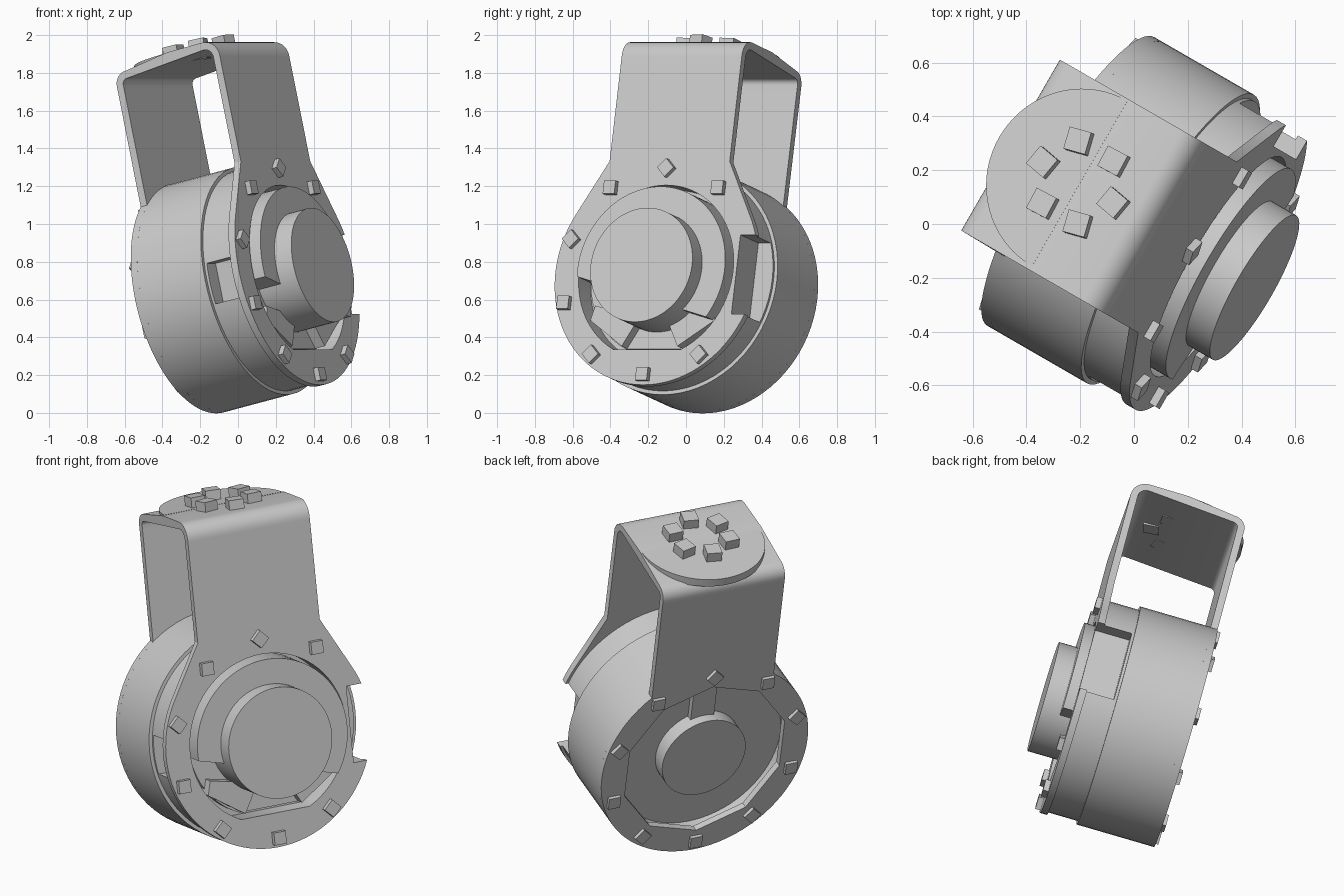
import bpy, bmesh
from math import sin, cos, radians
from mathutils import Matrix

old = bpy.data.objects.get("Cube")
if old:
    bpy.data.objects.remove(old, do_unlink=True)

grey = bpy.data.materials.new("plain grey")
grey.use_nodes = True
grey.diffuse_color = (0.6, 0.6, 0.6, 1)
grey.node_tree.nodes["Principled BSDF"].inputs["Base Color"].default_value = (0.6, 0.6, 0.6, 1)

# Local frame: x along the motor axle, y across, z up the bracket
FRAME = (Matrix.Translation((-0.117, 0.09, 0.633))
         @ Matrix.Rotation(radians(-30), 4, 'Z') @ Matrix.Rotation(radians(-13), 4, 'Y'))
PLACE = {'X': lambda u, v, d: (d, u, v),
         'Y': lambda u, v, d: (u, d, v),
         'Z': lambda u, v, d: (u, v, d)}
parts = []


def arc(r, start, end, n, cu=0.0, cv=0.0):
    """Points on an arc, angles in degrees."""
    step = (end - start) / n
    return [(cu + r * cos(radians(start + i * step)),
             cv + r * sin(radians(start + i * step))) for i in range(n + 1)]


def circle(r, n=72, turn=0, cu=0.0, cv=0.0):
    return arc(r, turn, turn + 360, n, cu, cv)[:-1]


def rect(u0, u1, v0, v1):
    return [(u0, v0), (u1, v0), (u1, v1), (u0, v1)]


def prism(name, outline, d0, d1, axis='X'):
    """Extrude an outline along one axis."""
    bm = bmesh.new()
    face = bm.faces.new([bm.verts.new(PLACE[axis](u, v, d0)) for u, v in outline])
    moved = bmesh.ops.extrude_face_region(bm, geom=[face])["geom"]
    bmesh.ops.translate(bm, verts=[g for g in moved if isinstance(g, bmesh.types.BMVert)],
                        vec=PLACE[axis](0, 0, d1 - d0))
    bmesh.ops.recalc_face_normals(bm, faces=bm.faces)
    mesh = bpy.data.meshes.new(name)
    bm.to_mesh(mesh)
    bm.free()
    mesh.materials.append(grey)
    ob = bpy.data.objects.new(name, mesh)
    bpy.context.collection.objects.link(ob)
    parts.append(ob)
    return ob


def cut(ob, outline, d0, d1):
    """Remove a prism from a part."""
    tool = prism("cutter", outline, d0, d1)
    parts.remove(tool)
    mod = ob.modifiers.new("cut", 'BOOLEAN')
    mod.operation, mod.solver, mod.object = 'DIFFERENCE', 'EXACT', tool
    bpy.context.view_layer.update()
    mesh = bpy.data.meshes.new_from_object(
        ob.evaluated_get(bpy.context.evaluated_depsgraph_get()))
    ob.modifiers.clear()
    ob.data = mesh
    bpy.data.objects.remove(tool, do_unlink=True)


R = 0.62
LEFT, RIGHT = -0.362, 0.372
side_gap = rect(0.49, 0.8, -0.23, 0.2)
small_gap = rect(-0.8, -0.5, -0.13, 0.09)
flat_hole = arc(0.47, -64, 244, 60)

# Motor drum with a shallow rear recess
drum = prism("drum", circle(R), -0.11, 0.30)
cut(drum, circle(0.5), -0.2, -0.04)

# Front drum band with cable openings and a front recess
band = prism("drum_band", circle(0.6), 0.295, 0.475)
cut(band, flat_hole, 0.38, 0.6)
cut(band, side_gap, 0.315, 0.6)
cut(band, small_gap, 0.315, 0.6)

# Front bracket plate: arm flaring into the ring
front = prism("front_plate", [(LEFT, 1.17), (LEFT, 0.6)] + arc(0.615, 150, 390, 60)
              + [(RIGHT, 0.6), (RIGHT, 1.17)], 0.47, 0.51)
cut(front, flat_hole, 0.4, 0.6)
cut(front, side_gap, 0.4, 0.6)

# Rear bracket plate: straight arm into the ring
rear = prism("rear_plate", [(LEFT, 1.14)] + arc(R, 126, 413.4, 64) + [(RIGHT, 1.14)], -0.14, -0.10)
cut(rear, circle(0.49, 10, 18), -0.2, 0.0)

# Bent bridge joining both arms
outer = ([(-0.14, 1.12)] + arc(0.07, 180, 90, 8, -0.07, 1.155) + [(0.2, 1.263)]
         + arc(0.09, 90, 0, 8, 0.42, 1.175) + [(0.51, 1.15)])
inner = ([(0.47, 1.15)] + arc(0.05, 0, 90, 8, 0.42, 1.175)
         + arc(0.03, 90, 180, 8, -0.07, 1.155) + [(-0.10, 1.12)])
prism("bridge", outer + inner, LEFT, RIGHT, 'Y')

# Half-round mounting pad blending into the bridge, with six square bolts
prism("mounting_pad", arc(0.355, 90, 270, 36, 0.185, 0.01), 1.215, 1.262, 'Z')
for i in range(6):
    cu, cv = circle(0.155, 6, 0, 0.185, 0.01)[i]
    prism("pad_bolt", circle(0.06, 4, 35 + 12 * (i % 3), cu, cv), 1.21, 1.318, 'Z')

# Square bolts around both rings
for i in range(10):
    a = radians(90 + 36 * i)
    square = circle(0.05, 4, 45 * i, 0.56 * cos(a), 0.56 * sin(a))
    prism("rear_bolt", square, -0.16, -0.10)
    if i not in (7, 8):
        prism("front_bolt", square, 0.47, 0.54)

# Rear hub and the rib above it
prism("rear_hub", circle(0.25, 64), -0.13, 0.0)
prism("rear_rib", rect(-0.06, 0.08, 0.2, 0.47), -0.075, 0.0)

# Front hub, upper collar and lower step
prism("front_hub", circle(0.31), 0.36, 0.67)
prism("front_collar", arc(0.45, -35, 185, 54), 0.37, 0.565)
prism("lower_step", arc(0.44, -66, 246, 48), 0.36, 0.43)

# Sloped support blocks below the front hub
for side in (-1, 1):
    prism("support_block", [(side * 0.08, -0.24), (side * 0.36, -0.18),
                            (side * 0.38, -0.26), (side * 0.17, -0.4)], 0.37, 0.49)

# Put everything in place and smooth the round parts
bpy.ops.object.select_all(action='DESELECT')
for ob in parts:
    ob.matrix_world = FRAME
    ob.select_set(True)
bpy.context.view_layer.objects.active = parts[0]
bpy.ops.object.shade_smooth_by_angle(angle=radians(30))
